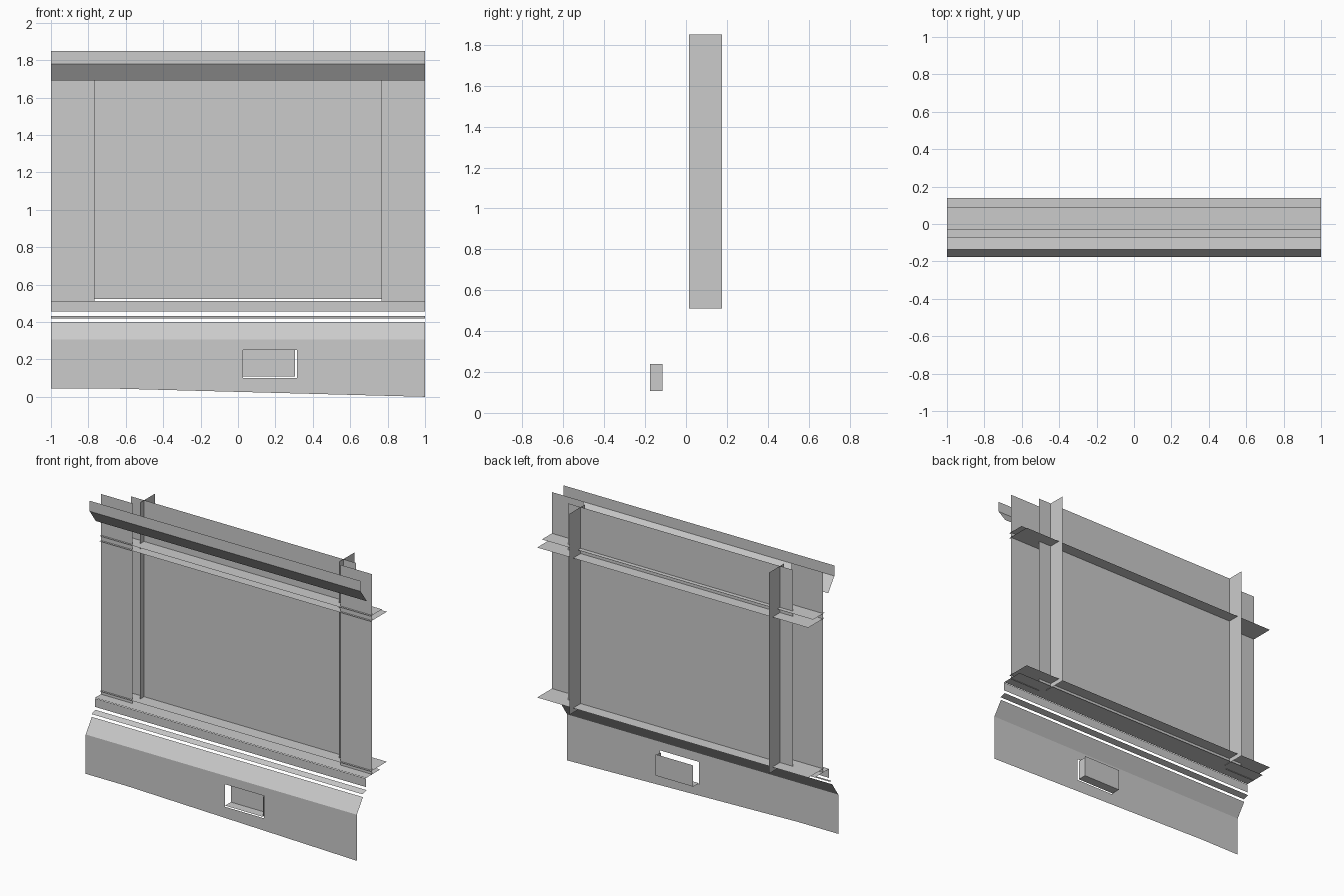
import bpy

if "Cube" in bpy.data.objects:
    bpy.data.objects.remove(bpy.data.objects["Cube"])

def sheet(name, faces):
    """Open sheet object from a few polygons."""
    verts, idx = [], []
    for f in faces:
        row = []
        for p in f:
            if p not in verts:
                verts.append(p)
            row.append(verts.index(p))
        idx.append(row)
    me = bpy.data.meshes.new(name)
    me.from_pydata(verts, [], idx)
    ob = bpy.data.objects.new(name, me)
    bpy.context.collection.objects.link(ob)
    return ob

def strip(name, profile, x0=-1.0, x1=1.0):
    """Sweep a (y, z) profile along x."""
    return sheet(name, [[(x0, *a), (x1, *a), (x1, *b), (x0, *b)]
                        for a, b in zip(profile, profile[1:])])

FRONT, BACK = -0.176, -0.115

# Plinth: wall on sloping ground with a vent opening, and a weathered top
hx0, hx1, hz0, hz1, top = 0.028, 0.315, 0.10, 0.25, 0.307

def ground(x):
    return 0.045 * min(1.0, (1.0 - x) / 1.7)

def wall(points):
    return [(x, FRONT, z) for x, z in points]

sheet("plinth_wall", [
    wall([(-1, ground(-1)), (-0.7, ground(-0.7)), (hx0, ground(hx0)),
          (hx0, hz0), (hx0, hz1), (hx0, top), (-1, top)]),
    wall([(hx0, ground(hx0)), (hx1, ground(hx1)), (hx1, hz0), (hx0, hz0)]),
    wall([(hx0, hz1), (hx1, hz1), (hx1, top), (hx0, top)]),
    wall([(hx1, ground(hx1)), (1, 0.0), (1, top), (hx1, top), (hx1, hz1), (hx1, hz0)]),
])
strip("plinth_slope", [(FRONT, top), (-0.112, 0.40)])

# Vent recess: back, bottom and right side only
vx, vz = 0.306, 0.108
strip("vent_back", [(BACK, vz), (BACK, hz1)], hx0, vx)
strip("vent_bottom", [(FRONT, vz), (BACK, vz)], hx0, vx)
sheet("vent_side", [[(vx, FRONT, vz), (vx, BACK, vz), (vx, BACK, 0.24), (vx, FRONT, 0.24)]])

# Mouldings below the sill
strip("lower_moulding", [(-0.115, 0.42), (-0.075, 0.433)])
strip("sill_face", [(-0.08, 0.455), (-0.08, 0.512)])

# Horizontal shelves, two at the sill and two at the transom
for name, y0, y1, z in (("sill", -0.08, 0.07, 0.515), ("inner_sill", -0.03, 0.14, 0.54),
                        ("transom", -0.03, 0.09, 1.575), ("inner_transom", -0.03, 0.14, 1.54)):
    strip(name, [(y0, z), (y1, z)])

# Central pane, reaching past the jambs
strip("pane", [(0.06, 0.522), (0.06, 1.85)], -0.83, 0.83)

# Side panels and jambs
for side, s in (("left", -1), ("right", 1)):
    strip(side + "_panel", [(-0.016, 0.51), (-0.016, 1.85)], *sorted((s, s * 0.768)))
    jamb = s * 0.735
    sheet(side + "_jamb", [[(jamb, 0.015, 0.51), (jamb, 0.176, 0.51),
                            (jamb, 0.176, 1.85), (jamb, 0.015, 1.85)]])

# Cornice: fascia with an undercut slope
strip("cornice", [(-0.135, 1.85), (-0.135, 1.78), (-0.07, 1.69)])
